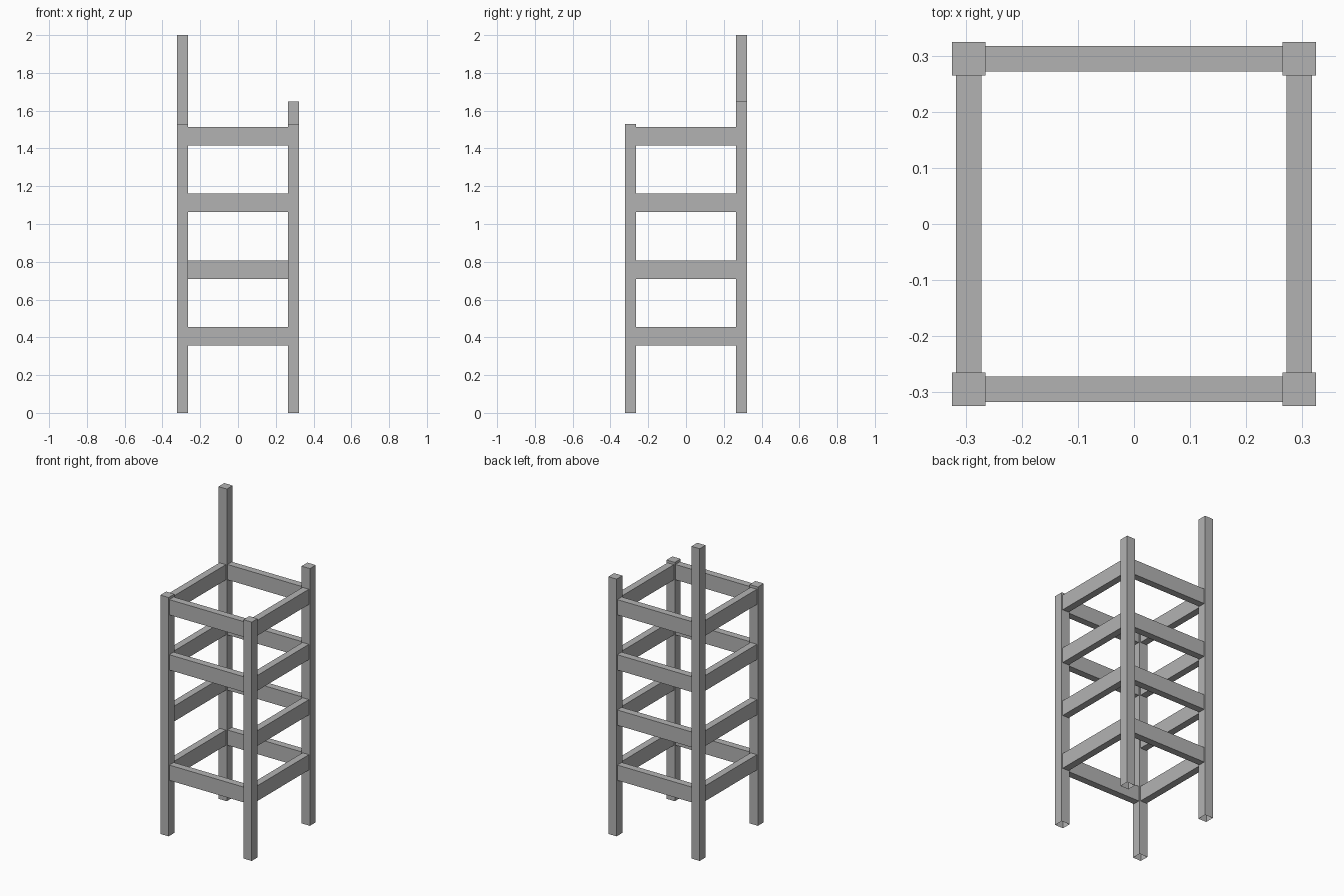
import bpy
import bmesh

cube = bpy.data.objects.get("Cube")
if cube:
    bpy.data.objects.remove(cube, do_unlink=True)

grey = bpy.data.materials.new("plain grey")
grey.use_nodes = True
colour = (0.45, 0.45, 0.45, 1)
grey.diffuse_color = colour
grey.node_tree.nodes["Principled BSDF"].inputs["Base Color"].default_value = colour


def box(name, low, high, open_bottom=False):
    """Flat-faced box between two corners, optionally without its underside."""
    bm = bmesh.new()
    bmesh.ops.create_cube(bm, size=1)
    for v in bm.verts:
        v.co = [h if c > 0 else l for c, l, h in zip(v.co, low, high)]
    bm.normal_update()
    if open_bottom:
        under = [f for f in bm.faces if f.normal.z < -0.5]
        bmesh.ops.delete(bm, geom=under, context="FACES_ONLY")
    mesh = bpy.data.meshes.new(name)
    bm.to_mesh(mesh)
    bm.free()
    mesh.materials.append(grey)
    obj = bpy.data.objects.new(name, mesh)
    bpy.context.collection.objects.link(obj)


OUTER, INNER = 0.324, 0.265
RAIL_OUT, RAIL_IN = 0.317, 0.272
RAIL_HEIGHT = 0.098
LEVELS = (0.356, 0.709, 1.063, 1.416)

# Corner posts, each cut to its own height and hollow underneath
posts = (("front_right_post", -1, -1, 1.53), ("front_left_post", 1, -1, 1.53),
         ("back_left_post", 1, 1, 1.648), ("back_right_post", -1, 1, 2.0))
for name, sx, sy, top in posts:
    x0, x1 = sorted((sx * INNER, sx * OUTER))
    y0, y1 = sorted((sy * INNER, sy * OUTER))
    box(name, (x0, y0, 0), (x1, y1, top), open_bottom=True)

# Rails between the posts; the front has a gap at the second level
for i, z in enumerate(LEVELS):
    top = z + RAIL_HEIGHT
    for side, s in (("front", -1), ("back", 1)):
        if side == "front" and i == 1:
            continue
        y0, y1 = sorted((s * RAIL_IN, s * RAIL_OUT))
        box(f"{side}_rail_{i + 1}", (-INNER, y0, z), (INNER, y1, top))
    for side, s in (("right", -1), ("left", 1)):
        x0, x1 = sorted((s * RAIL_IN, s * RAIL_OUT))
        box(f"{side}_rail_{i + 1}", (x0, -INNER, z), (x1, INNER, top))
